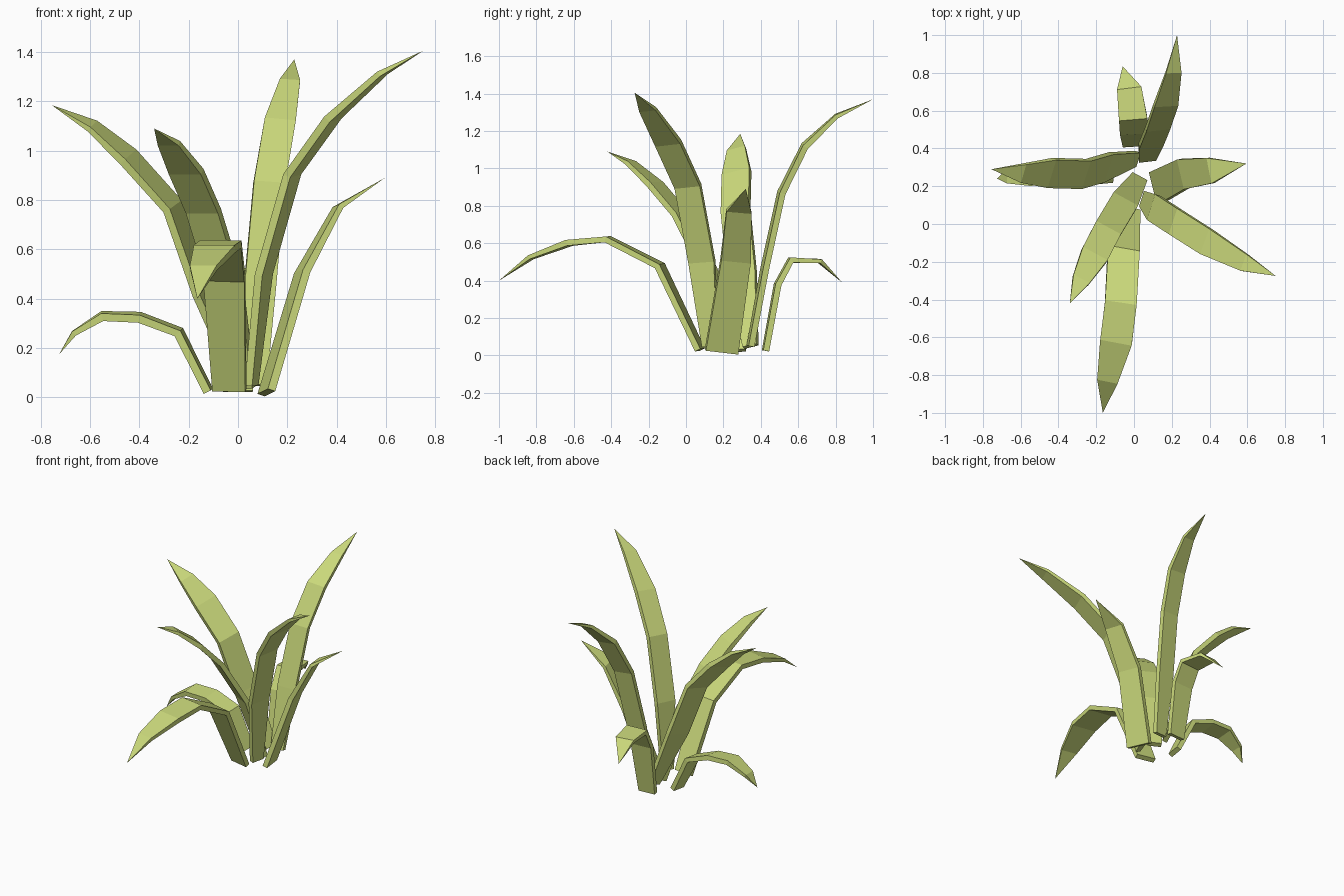
import bpy, bmesh
from mathutils import Vector

green = bpy.data.materials.new("leaf_green")
green.diffuse_color = (0.60, 0.70, 0.20, 1)
THICK = 0.032


def leaf(name, side, points, base=0.8, last=0.65):
    """Faceted blade: rectangular rings along a centre path, closing in a point."""
    pts = [Vector(p) for p in points]
    side = Vector(side)
    n = len(pts) - 1
    bm = bmesh.new()
    rings = []
    for i in range(n):
        t = (pts[i + 1] - pts[max(i - 1, 0)]).normalized()
        s = side - t * side.dot(t) * 0.5
        normal = t.cross(side).normalized() * THICK / 2
        k = base if i == 0 else last if i == n - 1 else 1.0
        if i == n - 1:
            normal *= 0.7
        rings.append([bm.verts.new(pts[i] + s * k * a + normal * b)
                      for a, b in ((1, 1), (-1, 1), (-1, -1), (1, -1))])
    tip = bm.verts.new(pts[n])
    bm.faces.new(rings[0])
    for r, q in zip(rings, rings[1:]):
        for j in range(4):
            bm.faces.new((r[j], r[(j + 1) % 4], q[(j + 1) % 4], q[j]))
    for j in range(4):
        bm.faces.new((rings[-1][j], rings[-1][(j + 1) % 4], tip))
    bmesh.ops.recalc_face_normals(bm, faces=bm.faces)
    me = bpy.data.meshes.new(name)
    bm.to_mesh(me)
    bm.free()
    me.materials.append(green)
    bpy.context.collection.objects.link(bpy.data.objects.new(name, me))


# Tall upright leaves
leaf("tall_back_leaf", (0.064, 0.008, 0),
     [(0.07, 0.345, 0.05), (0.09, 0.42, 0.46), (0.127, 0.51, 0.87),
      (0.17, 0.635, 1.12), (0.21, 0.805, 1.28), (0.228, 1.0, 1.37)], base=0.7)
leaf("tall_right_leaf", (0.022, 0.068, 0.005),
     [(0.055, 0.13, 0.05), (0.105, 0.085, 0.5), (0.22, 0.01, 0.905),
      (0.385, -0.095, 1.135), (0.585, -0.205, 1.315), (0.75, -0.275, 1.405)], base=0.6)
leaf("tall_left_leaf", (0.024, 0.074, 0.018),
     [(0.01, 0.345, 0.05), (-0.145, 0.3, 0.43), (-0.265, 0.265, 0.775),
      (-0.445, 0.27, 0.975), (-0.59, 0.27, 1.10), (-0.755, 0.29, 1.185)], base=0.5)

# Medium leaves
leaf("front_left_leaf", (0.065, -0.035, 0),
     [(0.025, 0.24, 0.04), (-0.05, 0.12, 0.46), (-0.14, -0.03, 0.755),
      (-0.21, -0.165, 0.915), (-0.28, -0.295, 1.03), (-0.34, -0.42, 1.09)], base=0.6)
leaf("right_leaf", (-0.02, 0.078, -0.012),
     [(0.115, 0.19, 0.02), (0.26, 0.265, 0.505),
      (0.405, 0.283, 0.77), (0.595, 0.32, 0.89)], base=1.1, last=0.85)

# Drooping leaves
leaf("front_drooping_leaf", (0.083, -0.017, 0),
     [(-0.035, 0.075, 0.03), (-0.055, -0.14, 0.48), (-0.07, -0.42, 0.622),
      (-0.095, -0.625, 0.602), (-0.14, -0.83, 0.525), (-0.165, -1.0, 0.40)])
leaf("left_drooping_leaf", (0.005, 0.062, 0.006),
     [(-0.12, 0.27, 0.025), (-0.24, 0.27, 0.265), (-0.4, 0.27, 0.325),
      (-0.55, 0.265, 0.33), (-0.665, 0.255, 0.26), (-0.725, 0.24, 0.175)])
leaf("back_drooping_leaf", (0.075, 0.005, 0),
     [(0.0, 0.425, 0.025), (0.0, 0.49, 0.38), (-0.005, 0.56, 0.51),
      (-0.025, 0.715, 0.505), (-0.06, 0.835, 0.39)], last=0.87)
